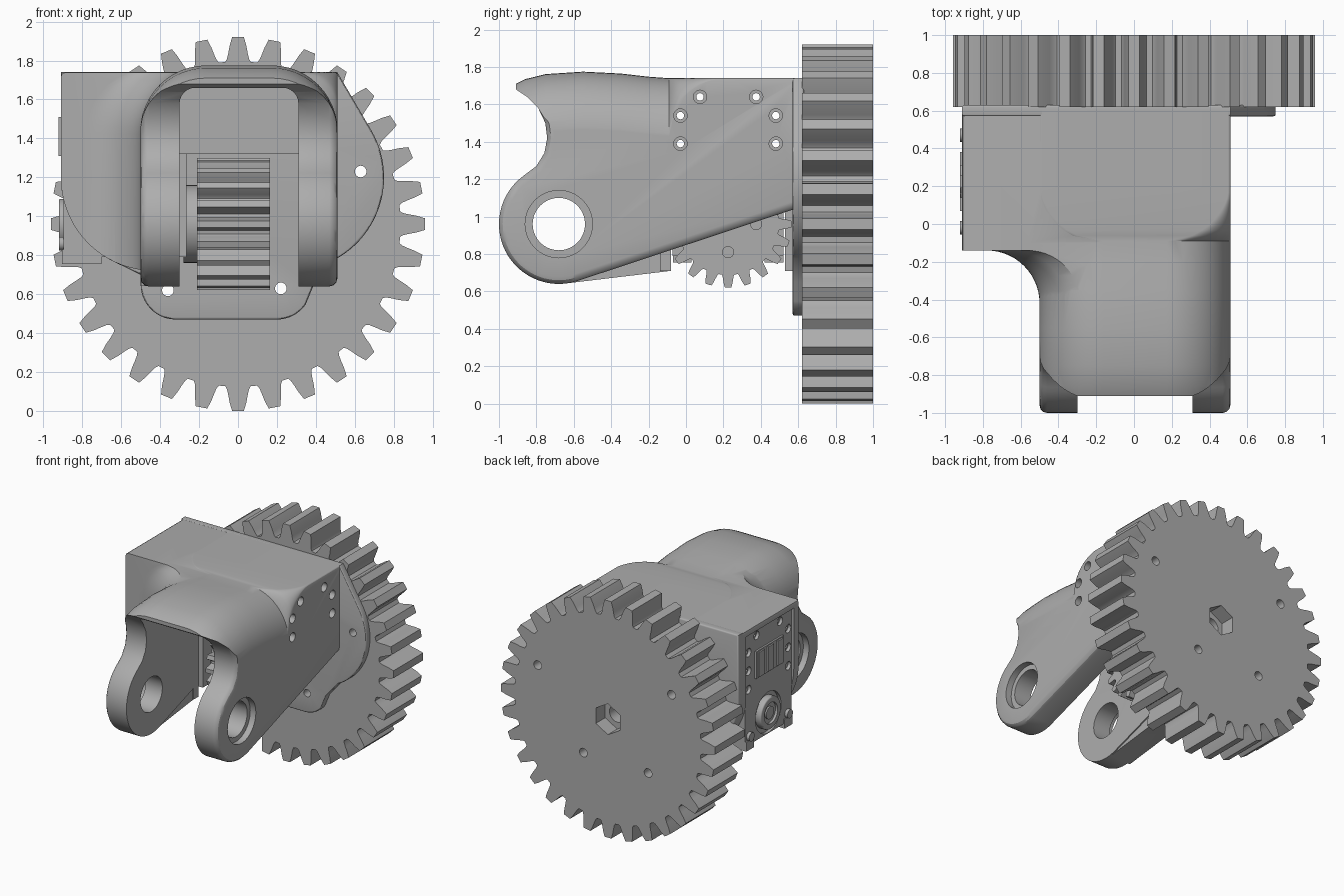
import bpy, bmesh, math

cube = bpy.data.objects.get("Cube")
if cube:
    bpy.data.objects.remove(cube, do_unlink=True)

grey = bpy.data.materials.new("plain grey")
grey.use_nodes = True
COLOUR = (0.42, 0.42, 0.42, 1)
grey.diffuse_color = COLOUR
next(n for n in grey.node_tree.nodes if n.type == 'BSDF_PRINCIPLED').inputs["Base Color"].default_value = COLOUR


def arc(cx, cy, r, a0, a1, n=16):
    """Points on an arc, angles in degrees."""
    angles = [math.radians(a0 + (a1 - a0) * i / n) for i in range(n + 1)]
    return [(cx + r * math.cos(a), cy + r * math.sin(a)) for a in angles]


def circle(cx, cy, r, n=40):
    return arc(cx, cy, r, 0, 360, n)[:-1]


def loft(name, rings, bevel=0):
    """Closed skin through equal rings of points, capped at both ends."""
    bm = bmesh.new()
    rows = [[bm.verts.new(p) for p in ring] for ring in rings]
    n = len(rows[0])
    for a, b in zip(rows, rows[1:]):
        for i in range(n):
            j = (i + 1) % n
            bm.faces.new((a[i], a[j], b[j], b[i]))
    caps = [bm.faces.new(rows[0]), bm.faces.new(rows[-1])]
    bmesh.ops.recalc_face_normals(bm, faces=bm.faces)
    if bevel:
        edges = list({e for f in caps for e in f.edges})
        bmesh.ops.bevel(bm, geom=edges, offset=bevel, segments=3, profile=0.5,
                        affect='EDGES', clamp_overlap=False)
    mesh = bpy.data.meshes.new(name)
    bm.to_mesh(mesh)
    bm.free()
    mesh.materials.append(grey)
    obj = bpy.data.objects.new(name, mesh)
    bpy.context.scene.collection.objects.link(obj)
    return obj


def prism(name, pts, axis, a, b, bevel=0):
    """Flat outline pushed along one axis from a to b."""
    place = {'x': lambda u, v, t: (t, u, v),
             'y': lambda u, v, t: (u, t, v)}[axis]
    return loft(name, [[place(u, v, t) for u, v in pts] for t in (a, b)], bevel)


def rect(u0, u1, v0, v1):
    return [(u0, v0), (u1, v0), (u1, v1), (u0, v1)]


def combine(obj, others, operation):
    for other in others:
        mod = obj.modifiers.new("cut", 'BOOLEAN')
        mod.operation, mod.object, mod.solver = operation, other, 'EXACT'
        bpy.context.view_layer.objects.active = obj
        bpy.ops.object.modifier_apply(modifier=mod.name)
        bpy.data.objects.remove(other, do_unlink=True)


def gear_outline(cu, cv, teeth, root, tip):
    half = [(0.40, 0.0), (0.34, 0.12), (0.29, 0.35), (0.24, 0.65), (0.16, 1.0)]
    tooth = [(-f, h) for f, h in half] + [(f, h) for f, h in reversed(half)]
    pts = []
    for k in range(teeth):
        for f, h in tooth:
            a = math.tau * (k + f) / teeth
            r = root + (tip - root) * h
            pts.append((cu + r * math.sin(a), cv + r * math.cos(a)))
    return pts


# Bracket: side outline of the fork arms and hood
AXLE = (-0.68, 0.96)
side = arc(*AXLE, 0.32, -72, -235, 30)
side += [(-0.80, 1.27), (-0.757, 1.34), (-0.742, 1.42), (-0.752, 1.50), (-0.79, 1.58),
         (-0.85, 1.64), (-0.91, 1.68), (-0.91, 1.9), (0.66, 1.9), (0.66, 1.067)]
body = prism("bracket_body", side, 'x', -0.5, 0.51, bevel=0.04)

# Hood: arched section that squares off towards the back
R = 0.34


def hood_ring(y, top, r):
    pts = [(-0.502, 0.5), (0.512, 0.5)]
    pts += arc(0.512 - r, top - r, r, 0, 90, 12) + arc(-0.502 + r, top - r, r, 90, 180, 12)
    return [(x, y, z) for x, z in pts]


stations = [(-1.1, 1.69, R), (-0.92, 1.705, R), (-0.86, 1.735, R), (-0.75, 1.762, R),
            (-0.55, 1.775, R), (-0.35, 1.765, R), (-0.2, 1.748, R)]
for i in range(13):
    y = -0.09 + 0.34 * i / 12
    stations.append((y, 1.74, max(0.015, R - math.sqrt(max(0, R * R - (0.25 - y) ** 2)))))
stations.append((0.6, 1.74, 0.015))
combine(body, [loft("hood_shape", [hood_ring(*s) for s in stations])], 'INTERSECT')

# Motor housing box on the model's right, with a rounded lower corner
TOP = 1.738
box_outline = [(-0.15, TOP), (-0.89, TOP), (-0.905, TOP - 0.008), (-0.91, TOP - 0.025)]
box_outline += arc(-0.43, 1.2, 0.48, 180, 260) + [(-0.4, 0.71), (-0.15, 0.71)]
housing = prism("housing", box_outline, 'y', -0.14, 0.595)


# Concave blend between housing and hood
def blend_ring(z):
    lift = min(R, max(0, z - (1.765 - R)))
    x = -0.5 + R - math.sqrt(R * R - lift * lift)
    pts = arc(x - 0.28, -0.42, 0.28, 90, 0, 14)
    pts += [(x + 0.1, -0.42), (x + 0.1, -0.1), (x - 0.28, -0.1)]
    return [(u, v, z) for u, v in pts]


levels = [0.6, 1.2] + [1.42 + 0.04 * i for i in range(8)] + [1.75]
blend = loft("blend", [blend_ring(z) for z in levels])
combine(blend, [prism("blend_clip", box_outline, 'y', -0.7, 0.1)], 'INTERSECT')
heel = prism("heel", [(-0.64, 0.643), (-0.08, 0.71), (-0.08, 1.2), (-0.64, 1.2)], 'x', -0.497, -0.31)
combine(body, [housing, blend, heel], 'UNION')

# Openings: fork gap, pinion tunnel, motor pocket, axle bores
gap = [(-0.3, 0.3), (0.31, 0.3)] + arc(0.23, 1.58, 0.08, 0, 90, 6) + arc(-0.22, 1.58, 0.08, 90, 180, 6)
cuts = [prism("gap", gap, 'y', -1.2, -0.12),
        prism("tunnel", rect(-0.3, 0.31, 0.3, 1.32), 'y', -0.15, 0.7),
        prism("pocket", rect(-0.08, 0.53, 0.3, 1.69), 'x', -1, -0.28),
        prism("bore", circle(*AXLE, 0.14), 'x', -0.7, 0.7),
        prism("bore_right", circle(*AXLE, 0.18), 'x', -0.7, -0.45),
        prism("bore_left", circle(*AXLE, 0.18), 'x', 0.46, 0.7)]
SCREWS = [(y, z) for y in (-0.03, 0.48) for z in (1.39, 1.54)] + [(0.075, 1.64), (0.375, 1.64)]
for y, z in SCREWS:
    cuts.append(prism("screw", circle(y, z, 0.02, 16), 'x', -1, 0.7))
    cuts.append(prism("screw_head", circle(y, z, 0.036, 20), 'x', 0.46, 0.7))
combine(body, cuts, 'DIFFERENCE')

# Mounting flange behind the bracket
BOLTS = [(-0.36, 0.62), (0.22, 0.63), (0.63, 1.23), (-0.57, 1.31)]
outline = [(0.51, 1.74), (-0.91, 1.74)] + arc(-0.43, 1.2, 0.48, 180, 245)
outline += [(-0.5, 0.7)] + arc(-0.32, 0.65, 0.18, 180, 270, 10) + arc(0.2, 0.65, 0.18, 270, 325, 8)
outline += [(0.39, 0.65)] + arc(0.27, 1.2, 0.48, -62, 30, 24)
flange = prism("mounting_flange", outline, 'y', 0.57, 0.63, bevel=0.012)
combine(flange, [prism("bolt", circle(x, z, 0.03, 20), 'y', 0.4, 0.8) for x, z in BOLTS], 'DIFFERENCE')

# Large gear with bolt holes and a hexagonal nut recess
gear = prism("large_gear", gear_outline(0, 0.96, 32, 0.835, 0.96), 'y', 0.62, 1.0)
cuts = [prism("bolt", circle(x, z, 0.035, 20), 'y', 0.5, 1.1) for x, z in BOLTS]
cuts += [prism("nut", arc(0, 0.96, 0.125, 30, 330, 5), 'y', 0.88, 1.1),
         prism("shaft", circle(0, 0.96, 0.07, 24), 'y', 0.7, 1.1)]
combine(gear, cuts, 'DIFFERENCE')

# Pinion on the motor shaft
SHAFT = (0.225, 0.96)
pinion = prism("pinion", gear_outline(*SHAFT, 20, 0.272, 0.34), 'x', -0.21, 0.165)
cuts = [prism("horn_screw", circle(y, z, 0.03, 16), 'x', -0.3, 0.3)
        for y, z in arc(*SHAFT, 0.15, 0, 270, 3)]
combine(pinion, cuts, 'DIFFERENCE')
horn = prism("motor_horn", circle(*SHAFT, 0.2), 'x', -0.28, -0.21)

# Motor: case, cover plate with ribs, rear idler and feet
case = prism("motor_case", rect(-0.072, 0.522, 0.79, 1.685), 'x', -0.895, -0.265)
cuts = [prism("screw", circle(y, z, 0.02, 16), 'x', -1, 0) for y, z in SCREWS]
cuts += [prism("screw_end", circle(y, z, 0.034, 16), 'x', -1, -0.87)
         for y, z in SCREWS + [(-0.03, 1.24), (0.48, 1.24)]]
cuts.append(prism("idler_seat", circle(*SHAFT, 0.165), 'x', -1, -0.87))
combine(case, cuts, 'DIFFERENCE')
parts = [body, flange, gear, pinion, horn, case]
parts.append(prism("motor_cover", rect(0.05, 0.4, 1.3, 1.52), 'x', -0.91, -0.88))
for y in (0.07, 0.19, 0.31):
    parts.append(prism("cover_rib", rect(y, y + 0.07, 1.31, 1.51), 'x', -0.922, -0.9))
idler = prism("idler_ring", circle(*SHAFT, 0.13), 'x', -0.92, -0.85, bevel=0.01)
combine(idler, [prism("idler_hole", circle(*SHAFT, 0.085), 'x', -1, -0.9)], 'DIFFERENCE')
parts += [idler, prism("idler_screw", circle(*SHAFT, 0.05, 24), 'x', -0.912, -0.88)]
for y in (-0.02, 0.47):
    parts.append(prism("motor_foot", rect(y - 0.05, y + 0.05, 0.755, 0.83), 'x', -0.905, -0.7))
    parts.append(prism("foot_pin", circle(y, 0.86, 0.035, 20), 'x', -0.92, -0.85))

for obj in bpy.context.selected_objects:
    obj.select_set(False)
for obj in parts:
    obj.select_set(True)
bpy.context.view_layer.objects.active = body
bpy.ops.object.shade_smooth_by_angle(angle=math.radians(30))
